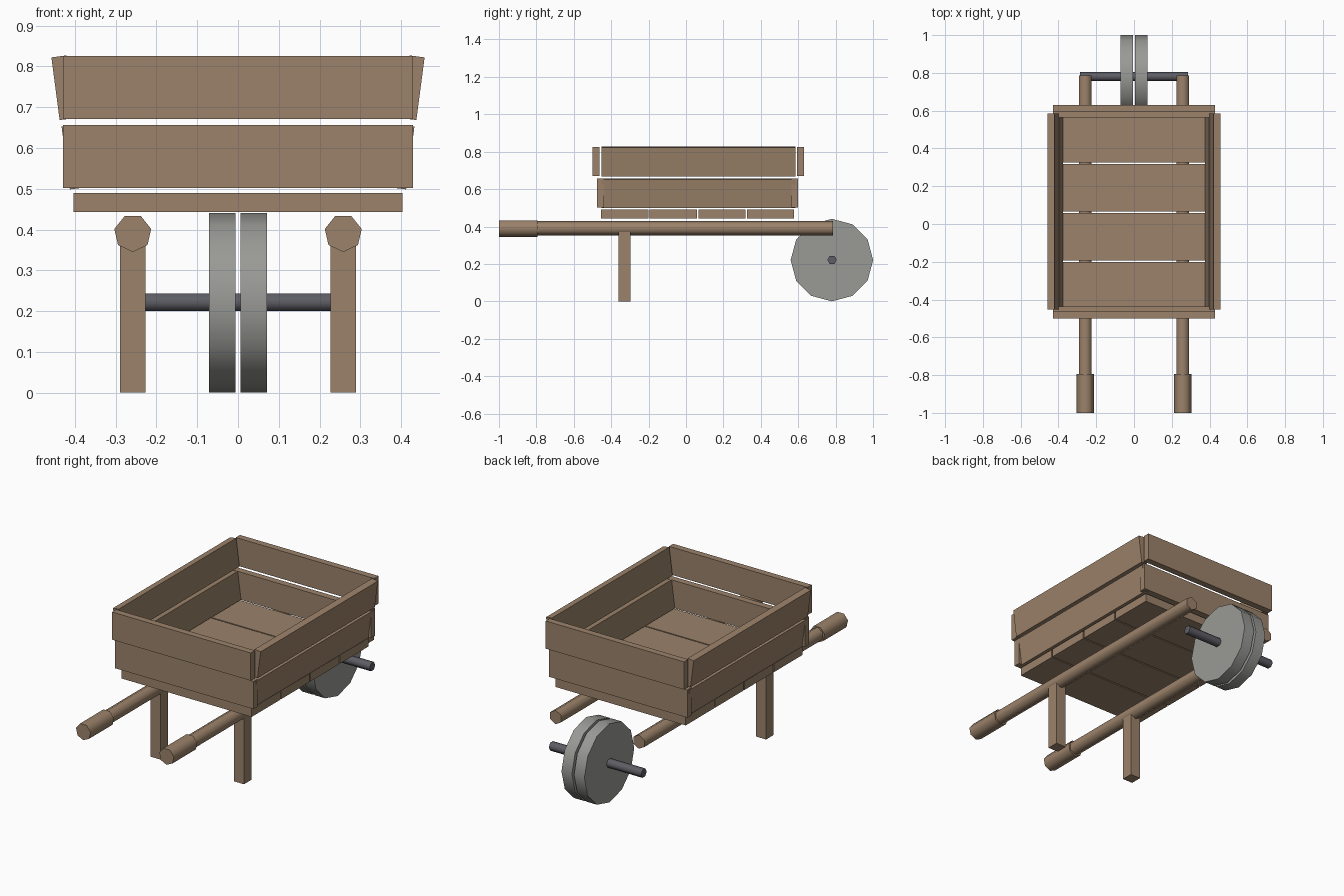
import bpy, bmesh, math
from mathutils import Matrix, Vector

if "Cube" in bpy.data.objects:
    bpy.data.objects.remove(bpy.data.objects["Cube"])


def material(name, rgb):
    m = bpy.data.materials.new(name)
    m.diffuse_color = (*rgb, 1)
    m.use_nodes = True
    m.node_tree.nodes["Principled BSDF"].inputs["Base Color"].default_value = m.diffuse_color
    return m


WOOD = material("brown wood", (0.33, 0.225, 0.145))
STONE = material("grey wheel", (0.32, 0.32, 0.305))
IRON = material("dark iron", (0.11, 0.11, 0.13))


def finish(name, bm, mat):
    bmesh.ops.recalc_face_normals(bm, faces=bm.faces)
    me = bpy.data.meshes.new(name)
    bm.to_mesh(me)
    bm.free()
    me.materials.append(mat)
    ob = bpy.data.objects.new(name, me)
    bpy.context.collection.objects.link(ob)
    return ob


def board(name, center, size, tilt=0.0):
    """Box, optionally leaning about the y axis."""
    bm = bmesh.new()
    bmesh.ops.create_cube(bm, size=1)
    bm.transform(Matrix.Translation(center) @ Matrix.Rotation(tilt, 4, 'Y')
                 @ Matrix.Diagonal((*size, 1)))
    return finish(name, bm, WOOD)


def rod(name, axis, a, b, center, radius, sides, start, mat):
    """Low-sided rod from a to b along x or y; smooth sides, sharp caps."""
    bm = bmesh.new()
    rings = []
    for t in (a, b):
        ring = []
        for i in range(sides):
            ang = math.radians(start) + 2 * math.pi * i / sides
            u = center[0] + radius * math.cos(ang)
            v = center[1] + radius * math.sin(ang)
            ring.append(bm.verts.new((t, u, v) if axis == 'x' else (u, t, v)))
        rings.append(ring)
    for ring in rings:
        cap = bm.faces.new(ring)
        for e in cap.edges:
            e.smooth = False
    for i in range(sides):
        j = (i + 1) % sides
        f = bm.faces.new((rings[0][i], rings[0][j], rings[1][j], rings[1][i]))
        f.smooth = True
    return finish(name, bm, mat)


# floor planks
for i in range(4):
    board(f"floor_plank_{i + 1}", (0, -0.328 + 0.26 * i, 0.4665), (0.806, 0.253, 0.047))

# two tiers of walls: name, z, front y, back y, side x, side z
LEAN = math.radians(7.5)
for tier, z, y0, y1, sx, sz in (("lower", 0.579, -0.475, 0.60, 0.404, 0.5775),
                                ("upper", 0.748, -0.50, 0.63, 0.429, 0.7475)):
    board(f"{tier}_front_board", (0, y0 + 0.0185, z), (0.858, 0.037, 0.155))
    board(f"{tier}_back_board", (0, y1 - 0.0185, z), (0.858, 0.037, 0.155))
    for s, side in ((-1, "left"), (1, "right")):
        board(f"{tier}_{side}_board", (s * sx, 0.066, sz), (0.037, 1.038, 0.155), s * LEAN)

# poles, grips and legs
for s, side in ((-1, "left"), (1, "right")):
    x = s * 0.258
    rod(f"{side}_pole", 'y', -0.80, 0.785, (x, 0.391), 0.039, 6, 90, WOOD)
    rod(f"{side}_grip", 'y', -1.0, -0.793, (x, 0.391), 0.0463, 7, -90, WOOD)
    board(f"{side}_leg", (x, -0.328, 0.187), (0.063, 0.065, 0.374))

# double wheel on an axle
for s, side in ((-1, "left"), (1, "right")):
    rod(f"{side}_wheel_disc", 'x', s * 0.0065, s * 0.071, (0.78, 0.2205), 0.2205, 12, 0, STONE)
rod("axle", 'x', -0.286, 0.286, (0.781, 0.222), 0.025, 6, 0, IRON)
